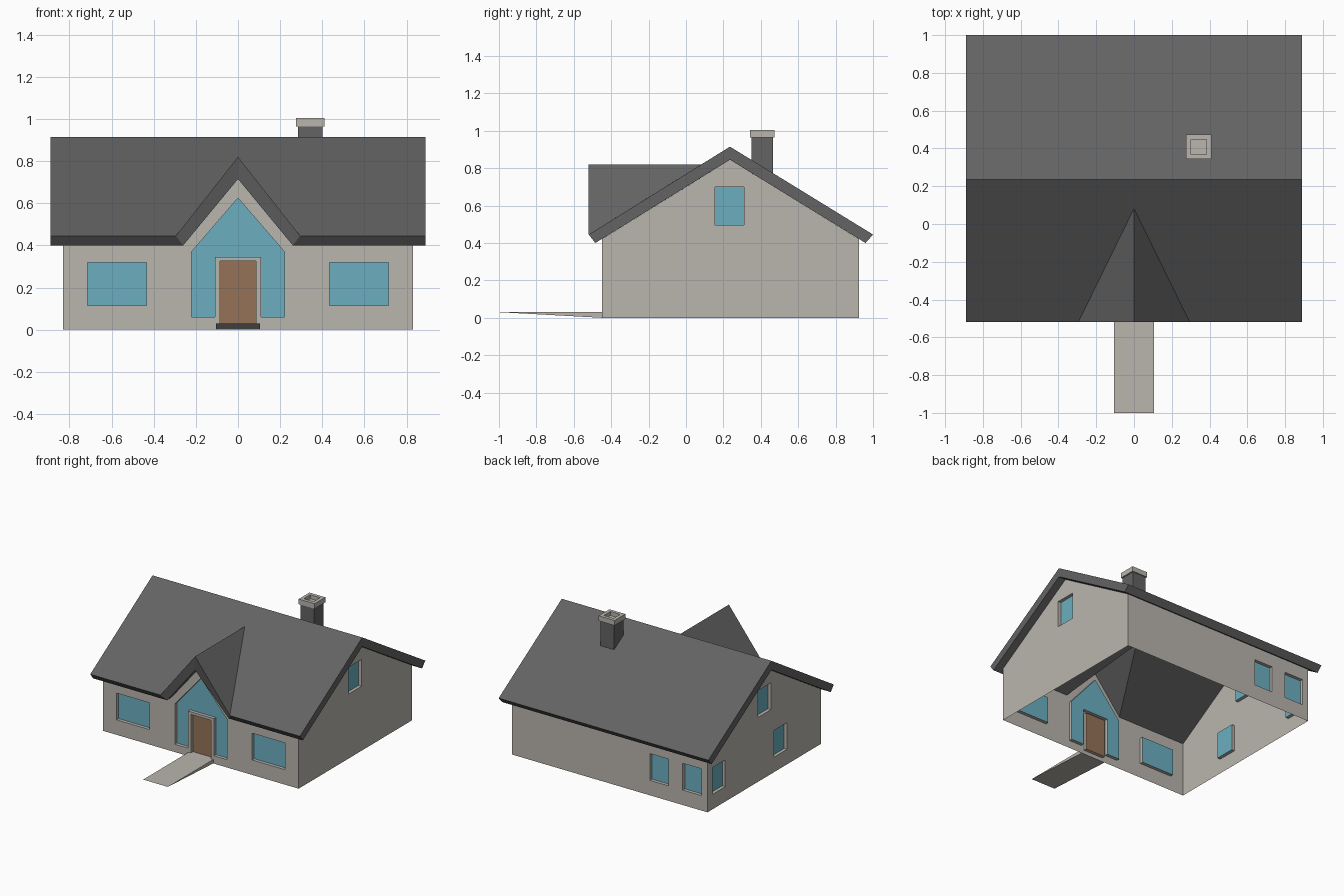
import bpy, bmesh
from mathutils import Vector

if "Cube" in bpy.data.objects:
    bpy.data.objects.remove(bpy.data.objects["Cube"])


def material(name, rgb):
    m = bpy.data.materials.new(name)
    m.diffuse_color = (*rgb, 1)
    m.use_nodes = True
    m.node_tree.nodes["Principled BSDF"].inputs["Base Color"].default_value = m.diffuse_color
    return m


WALL = material("warm_grey_plaster", (0.49, 0.465, 0.42))
ROOF = material("dark_grey_slate", (0.125, 0.125, 0.125))
GLASS = material("blue_glass", (0.15, 0.43, 0.53))
DOOR = material("brown_wood", (0.30, 0.17, 0.095))


def finish(name, bm, mats):
    me = bpy.data.meshes.new(name)
    bm.to_mesh(me)
    bm.free()
    for m in mats:
        me.materials.append(m)
    ob = bpy.data.objects.new(name, me)
    bpy.context.collection.objects.link(ob)
    return ob


def rect(u0, u1, z0, z1):
    return [(u0, z0), (u1, z0), (u1, z1), (u0, z1)]


DEPTH = 0.025


def wall(name, outline, openings, place, outward):
    """Wall sheet with recessed panes; openings = [(loop, material_index)]."""
    bm = bmesh.new()
    n = Vector(outward)

    def ring(pts):
        vs = [bm.verts.new(place(u, z)) for u, z in pts]
        es = [bm.edges.new((vs[i - 1], vs[i])) for i in range(len(vs))]
        return vs, es

    edges = ring(outline)[1]
    rings = []
    for pts, mi in openings:
        vs, es = ring(pts)
        edges += es
        rings.append((vs, mi))
    bmesh.ops.triangle_fill(bm, use_beauty=True, edges=edges, normal=n)
    for vs, mi in rings:
        inner = [bm.verts.new(v.co - n * DEPTH) for v in vs]
        for i in range(len(vs)):
            bm.faces.new((vs[i - 1], vs[i], inner[i], inner[i - 1]))
        bm.faces.new(inner).material_index = mi
    bmesh.ops.recalc_face_normals(bm, faces=bm.faces)
    bm.faces.ensure_lookup_table()
    bm.normal_update()
    if bm.faces[0].normal.dot(n) < 0:
        bmesh.ops.reverse_faces(bm, faces=bm.faces)
    return finish(name, bm, [WALL, GLASS, DOOR])


# Outer dimensions of the walls
W, YF, YB, EAVE = 0.83, -0.45, 0.925, 0.421

# Front wall with small gable, tall glazing around the door, two windows
tall_glass = [(-.22, .06), (-.11, .06), (-.11, .345), (.11, .345), (.11, .06),
              (.22, .06), (.22, .37), (0, .625), (-.22, .37)]
wall("front_wall",
     [(-W, 0), (W, 0), (W, EAVE), (.243, EAVE), (0, .715), (-.243, EAVE), (-W, EAVE)],
     [(tall_glass, 1), (rect(-.085, .085, .03, .325), 2),
      (rect(-.715, -.435, .115, .32), 1), (rect(.435, .715, .115, .32), 1)],
     lambda u, z: (u, YF, z), (0, -1, 0))

# Back wall with two windows
wall("back_wall", rect(-W, W, 0, EAVE),
     [(rect(-.78, -.62, .115, .32), 1), (rect(-.50, -.34, .115, .32), 1)],
     lambda u, z: (u, YB, z), (0, 1, 0))

# Gable end walls
gable = [(YF, 0), (YB, 0), (YB, EAVE), (.235, .845), (YF, EAVE)]
attic = (rect(.155, .31, .495, .70), 1)
wall("right_wall", gable, [attic], lambda u, z: (W, u, z), (1, 0, 0))
wall("left_wall", gable,
     [attic, (rect(.71, .865, .115, .32), 1), (rect(-.04, .118, .115, .32), 1)],
     lambda u, z: (-W, u, z), (-1, 0, 0))

# Roof with dormer: right half as outer/inner point pairs, then mirrored
pairs = {
    "a": ((.89, -.52, .445), (.89, -.485, .40)),    # front eave end
    "b": ((.89, .235, .915), (.89, .235, .845)),    # ridge end
    "c": ((.89, 1.0, .445), (.89, .96, .40)),       # back eave end
    "d": ((0, .235, .915), (0, .235, .845)),        # ridge middle
    "e": ((0, 1.0, .445), (0, .96, .40)),           # back eave middle
    "f": ((0, .082, .82), (0, .025, .715)),         # dormer ridge back
    "g": ((.295, -.52, .445), (.26, -.485, .40)),   # valley foot
    "h": ((0, -.52, .82), (0, -.52, .715)),         # dormer ridge front
}
bm = bmesh.new()
out = {k: bm.verts.new(p[0]) for k, p in pairs.items()}
inn = {k: bm.verts.new(p[1]) for k, p in pairs.items()}
for loop in ("agfdb", "bdec", "ghf"):
    bm.faces.new([out[k] for k in reversed(loop)])
    bm.faces.new([inn[k] for k in loop])
for p, q in ("hg", "ga", "ab", "bc", "ce"):
    bm.faces.new((out[p], out[q], inn[q], inn[p]))
bmesh.ops.recalc_face_normals(bm, faces=bm.faces)
bm.normal_update()
back = next(f for f in bm.faces if out["c"] in f.verts and out["d"] in f.verts)
if back.normal.z < 0:
    bmesh.ops.reverse_faces(bm, faces=bm.faces)
roof = finish("roof", bm, [ROOF])
mirror = roof.modifiers.new("mirror", "MIRROR")
mirror.use_axis = (True, False, False)


def box(name, x0, x1, y0, y1, z0, z1, mat, hole=None):
    bm = bmesh.new()
    bmesh.ops.create_cube(bm, size=1)
    for v in bm.verts:
        v.co = ((x0 + x1) / 2 + v.co.x * (x1 - x0),
                (y0 + y1) / 2 + v.co.y * (y1 - y0),
                (z0 + z1) / 2 + v.co.z * (z1 - z0))
    if hole:  # square flue sunk into the top
        bm.normal_update()
        top = max(bm.faces, key=lambda f: f.normal.z)
        bmesh.ops.inset_region(bm, faces=[top], thickness=hole)
        flue = bmesh.ops.extrude_face_region(bm, geom=[top])["geom"]
        bmesh.ops.translate(bm, vec=(0, 0, -.03),
                            verts=[g for g in flue if isinstance(g, bmesh.types.BMVert)])
        if top.is_valid:
            bm.faces.remove(top)
    return finish(name, bm, [mat])


# Chimney
box("chimney_shaft", .285, .40, .35, .465, .765, .966, ROOF)
box("chimney_cap", .275, .41, .343, .473, .965, 1.004, WALL, hole=.037)

# Front walkway: flat top over a sloping underside
bm = bmesh.new()
side = bm.faces.new([bm.verts.new((-.105, y, z))
                     for y, z in ((-1, .03), (YF, .03), (YF, 0))])
ext = bmesh.ops.extrude_face_region(bm, geom=[side], use_keep_orig=True)["geom"]
bmesh.ops.translate(bm, vec=(.21, 0, 0),
                    verts=[g for g in ext if isinstance(g, bmesh.types.BMVert)])
bmesh.ops.recalc_face_normals(bm, faces=bm.faces)
finish("walkway", bm, [WALL])
